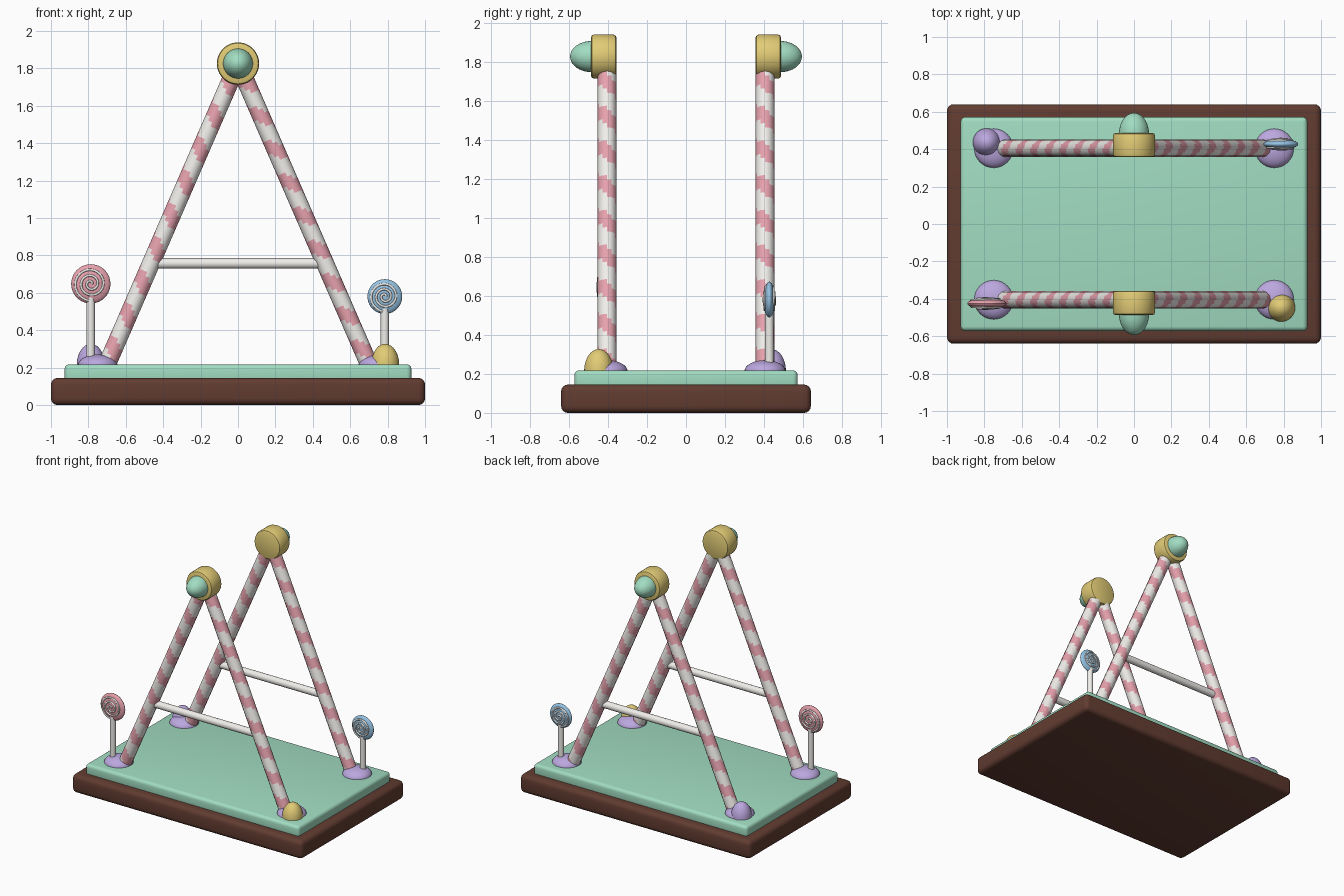
import bpy, bmesh, math
from mathutils import Vector

if "Cube" in bpy.data.objects:
    bpy.data.objects.remove(bpy.data.objects["Cube"])


def mat(name, r, g, b):
    m = bpy.data.materials.new(name)
    m.diffuse_color = (r, g, b, 1)
    m.use_nodes = True
    m.node_tree.nodes["Principled BSDF"].inputs["Base Color"].default_value = m.diffuse_color
    return m


BROWN = mat("chocolate", 0.12, 0.045, 0.03)
MINT = mat("mint", 0.36, 0.72, 0.54)
PINK = mat("pink", 0.80, 0.36, 0.42)
WHITE = mat("cream", 0.88, 0.86, 0.83)
YELLOW = mat("yellow", 0.76, 0.60, 0.18)
LILAC = mat("lilac", 0.50, 0.39, 0.74)
BLUE = mat("blue", 0.30, 0.54, 0.76)


def finish(name, bm, *mats, smooth=True):
    bmesh.ops.recalc_face_normals(bm, faces=bm.faces)
    me = bpy.data.meshes.new(name)
    bm.to_mesh(me)
    bm.free()
    for m in mats:
        me.materials.append(m)
    ob = bpy.data.objects.new(name, me)
    bpy.context.collection.objects.link(ob)
    if smooth:
        bpy.ops.object.select_all(action='DESELECT')
        bpy.context.view_layer.objects.active = ob
        ob.select_set(True)
        bpy.ops.object.shade_smooth_by_angle(angle=math.radians(40))
    return ob


def slab(name, hx, hy, z0, z1, bevel, m):
    bm = bmesh.new()
    bmesh.ops.create_cube(bm, size=1)
    for v in bm.verts:
        v.co = (v.co.x * 2 * hx, v.co.y * 2 * hy, (z0 + z1) / 2 + v.co.z * (z1 - z0))
    bmesh.ops.bevel(bm, geom=bm.edges[:], offset=bevel, segments=4, profile=0.5, affect='EDGES')
    return finish(name, bm, m)


def lathe(name, profile, origin, axis, m, n=32):
    """Revolve (radius, height) points about an axis starting at origin."""
    bm = bmesh.new()
    vs = [bm.verts.new((r, 0, h)) for r, h in profile]
    es = [bm.edges.new(p) for p in zip(vs, vs[1:])]
    bmesh.ops.spin(bm, geom=vs + es, cent=(0, 0, 0), axis=(0, 0, 1),
                   angle=2 * math.pi, steps=n, use_merge=True)
    bmesh.ops.remove_doubles(bm, verts=bm.verts, dist=1e-5)
    q = Vector((0, 0, 1)).rotation_difference(Vector(axis))
    for v in bm.verts:
        v.co = q @ v.co + Vector(origin)
    return finish(name, bm, m)


def dome(name, r, h, origin, axis, m):
    prof = [(0, 0)] + [(r * math.cos(a), h * math.sin(a))
                       for a in [i * math.pi / 20 for i in range(10)]] + [(0, h)]
    return lathe(name, prof, origin, axis, m)


def rod(name, a, b, r, m):
    a, b = Vector(a), Vector(b)
    d = b - a
    return lathe(name, [(0, 0), (r, 0), (r, d.length), (0, d.length)], a, d.normalized(), m, 20)


def striped_leg(name, a, b, r, sides=12, turns=9, rows=8):
    """Tube whose faces are coloured along a stepped helix."""
    a, b = Vector(a), Vector(b)
    q = Vector((0, 0, 1)).rotation_difference((b - a).normalized())
    bm = bmesh.new()
    n = turns * rows
    rings = []
    for i in range(n + 1):
        c = a.lerp(b, i / n)
        rings.append([bm.verts.new(c + q @ Vector((r * math.cos(2 * math.pi * j / sides),
                                                   r * math.sin(2 * math.pi * j / sides), 0)))
                      for j in range(sides)])
    for i in range(n):
        for j in range(sides):
            k = (j + 1) % sides
            f = bm.faces.new((rings[i][j], rings[i][k], rings[i + 1][k], rings[i + 1][j]))
            f.material_index = int((i / rows + j / sides) % 1 < 0.45)
    bm.faces.new(rings[0])
    bm.faces.new(rings[-1])
    return finish(name, bm, WHITE, PINK)


def lollipop(name, x, y, z, r, m):
    rod(name + "_stick", (x, y, 0.2), (x, y, z - r * 0.7), 0.022, WHITE)
    # lens-shaped candy
    t = 0.028
    prof = [(r * math.cos(a), t * math.sin(a))
            for a in [i * math.pi / 16 for i in range(-7, 8)]]
    lathe(name + "_candy", [(0, -t)] + prof + [(0, t)], (x, y, z), (0, 1, 0), m, 40)
    # spiral on both faces
    for side, label in ((-1, "front"), (1, "back")):
        cu = bpy.data.curves.new(name + "_swirl_" + label, 'CURVE')
        cu.dimensions = '3D'
        cu.bevel_depth = 0.0065
        cu.bevel_resolution = 2
        cu.use_fill_caps = True
        cu.materials.append(WHITE)
        sp = cu.splines.new('POLY')
        n = 80
        sp.points.add(n)
        for i in range(n + 1):
            u = i / n
            rho = r * (0.06 + 0.80 * u)
            ang = u * 2 * math.pi * 2.75
            sp.points[i].co = (x + rho * math.cos(ang),
                               y + side * t * math.sqrt(1 - (rho / r) ** 2),
                               z + rho * math.sin(ang), 1)
        ob = bpy.data.objects.new(cu.name, cu)
        bpy.context.collection.objects.link(ob)
        bpy.ops.object.select_all(action='DESELECT')
        bpy.context.view_layer.objects.active = ob
        ob.select_set(True)
        bpy.ops.object.convert(target='MESH')
        bpy.ops.object.shade_smooth_by_angle(angle=math.radians(50))


# Base
slab("chocolate_base", 1.0, 0.64, 0.0, 0.145, 0.035, BROWN)
slab("icing_top", 0.927, 0.572, 0.12, 0.218, 0.025, MINT)

# Two A-frames
FY, HUB_Z = 0.405, 1.826
for s, label in ((-1, "front"), (1, "back")):
    y = s * FY
    for sx, lr in ((-1, "left"), (1, "right")):
        striped_leg(f"{label}_{lr}_leg", (sx * 0.708, y, 0.2), (sx * 0.012, y, 1.80), 0.048)
        dome(f"{label}_{lr}_foot", 0.105, 0.055, (sx * 0.75, y, 0.215), (0, 0, 1), LILAC)
    rod(f"{label}_crossbar", (-0.43, y, 0.757), (0.43, y, 0.757), 0.028, WHITE)
    R, D, B = 0.113, 0.13, 0.015
    lathe(f"{label}_hub", [(0, 0), (R - B, 0), (R - B * 0.3, B * 0.3), (R, B),
                           (R, D - B), (R - B * 0.3, D - B * 0.3), (R - B, D), (0, D)],
          (0, s * 0.357, HUB_Z), (0, s, 0), YELLOW, 40)
    dome(f"{label}_hub_gumdrop", 0.08, 0.112, (0, s * 0.482, HUB_Z), (0, s, 0), MINT)

# Decorations on the base
dome("yellow_gumdrop", 0.075, 0.112, (0.787, -0.447, 0.215), (0, 0, 1), YELLOW)
dome("lilac_gumdrop", 0.075, 0.112, (-0.787, 0.437, 0.215), (0, 0, 1), LILAC)
lollipop("pink_lollipop", -0.787, -0.425, 0.648, 0.105, PINK)
lollipop("blue_lollipop", 0.785, 0.427, 0.58, 0.093, BLUE)
